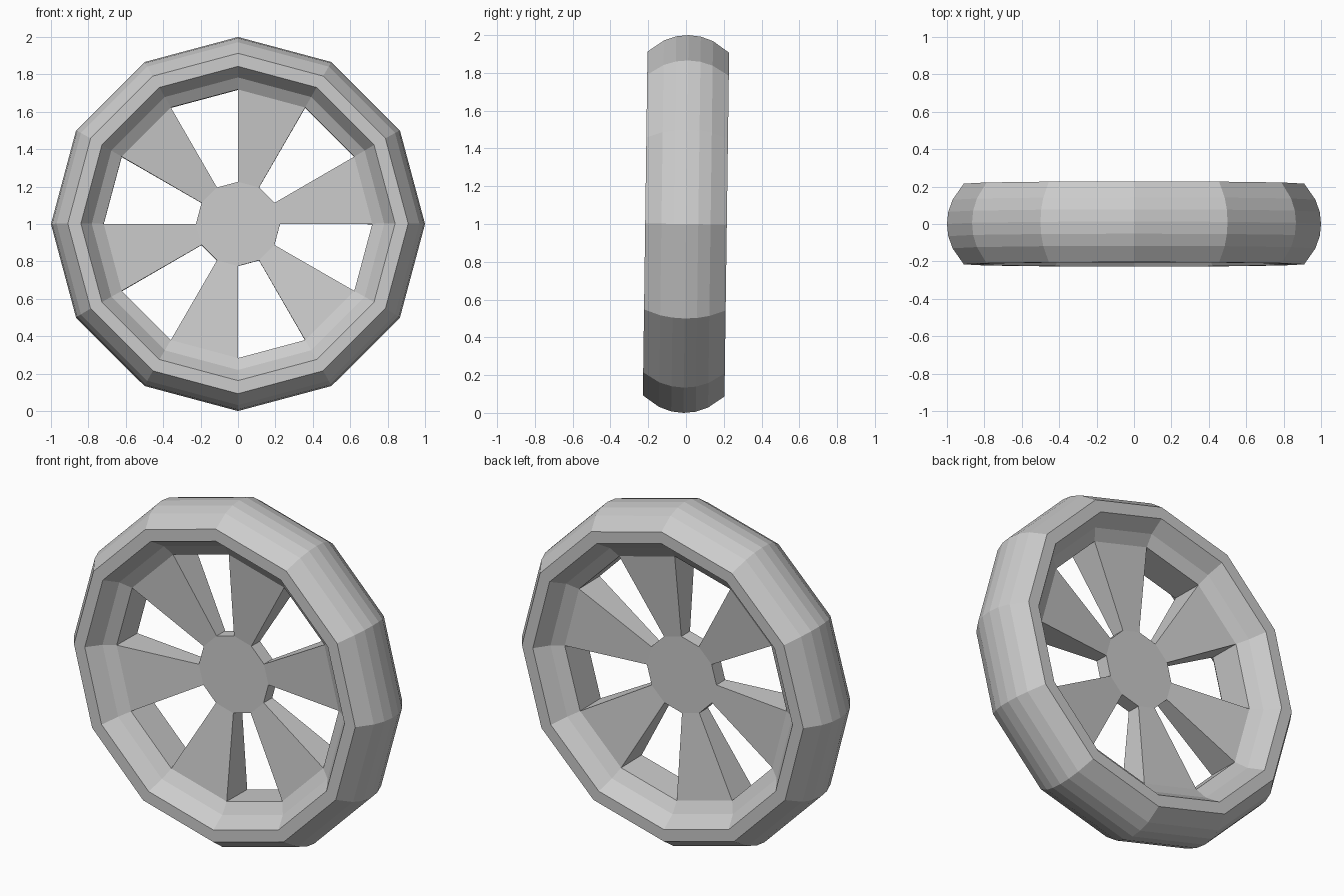
import bpy, bmesh
from math import sin, cos, pi
from mathutils import Matrix

if "Cube" in bpy.data.objects:
    bpy.data.objects.remove(bpy.data.objects["Cube"])

N = 12            # sides of the wheel
TILT = -0.0135    # the wheel leans very slightly


def ring(bm, r, y):
    return [bm.verts.new((r * cos(2 * pi * i / N), y, r * sin(2 * pi * i / N)))
            for i in range(N)]


def quad(bm, a, b, i):
    j = (i + 1) % N
    bm.faces.new((a[i], a[j], b[j], b[i]))


# Half profile (radius, half width), from crown over the sidewall to the inner rim
half = [(0.993, 0.065), (0.97, 0.13), (0.91, 0.216), (0.84, 0.216),
        (0.782, 0.135), (0.718, 0.095)]
HUB_R, HUB_Y = 0.225, 0.04

bm = bmesh.new()
crown = ring(bm, 1.0, 0)
inner, hub = [], []

# Tyre and rim, swept symmetrically to both sides
for side in (-1, 1):
    prev = crown
    for r, y in half:
        cur = ring(bm, r, side * y)
        for i in range(N):
            quad(bm, prev, cur, i)
        prev = cur
    inner.append(prev)
    h = ring(bm, HUB_R, side * HUB_Y)
    bm.faces.new(h)
    hub.append(h)

# Six tapered spokes alternating with six openings
for i in range(N):
    j = (i + 1) % N
    if i % 2 == 0:
        for s in (0, 1):
            quad(bm, inner[s], hub[s], i)
        for k in (i, j):
            bm.faces.new((inner[0][k], hub[0][k], hub[1][k], inner[1][k]))
    else:
        quad(bm, inner[0], inner[1], i)
        quad(bm, hub[0], hub[1], i)

# Lean the wheel and stand it on the floor
bm.transform(Matrix.Translation((0, 0, 1)) @ Matrix.Rotation(TILT, 4, 'X'))
bmesh.ops.recalc_face_normals(bm, faces=bm.faces)
low = min(v.co.z for v in bm.verts)
bmesh.ops.translate(bm, verts=bm.verts, vec=(0, 0, -low))

mesh = bpy.data.meshes.new("wheel")
bm.to_mesh(mesh)
bm.free()
wheel = bpy.data.objects.new("wheel", mesh)
bpy.context.collection.objects.link(wheel)
